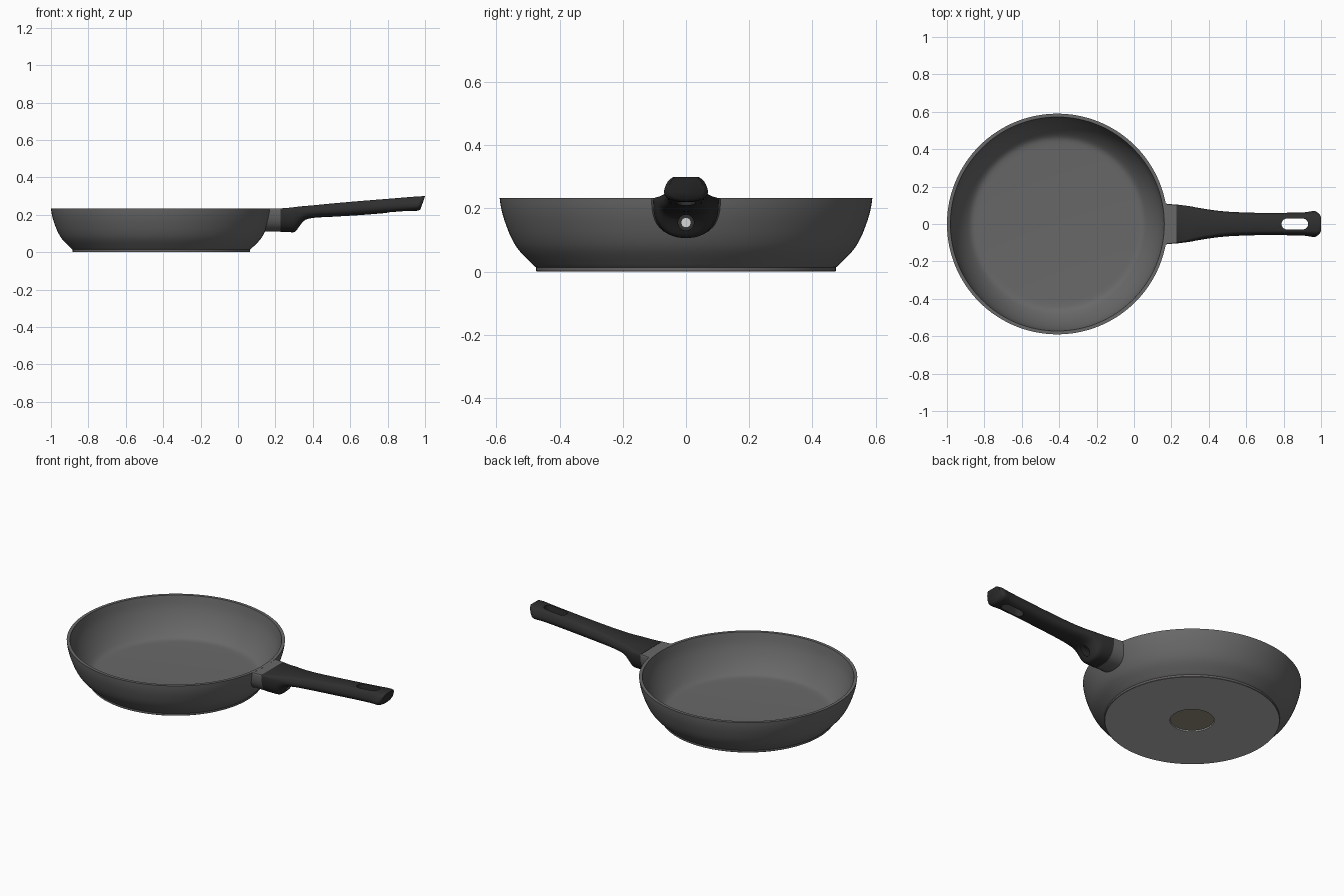
import bpy, bmesh, math
from mathutils import Matrix

if "Cube" in bpy.data.objects:
    bpy.data.objects.remove(bpy.data.objects["Cube"])

CX = -0.41  # pan centre


def mat(name, c):
    m = bpy.data.materials.new(name)
    m.diffuse_color = (*c, 1)
    m.use_nodes = True
    m.node_tree.nodes["Principled BSDF"].inputs["Base Color"].default_value = m.diffuse_color
    return m


PAN = mat("pan grey", (0.138, 0.138, 0.141))
EDGE = mat("base edge grey", (0.14, 0.132, 0.13))
BASE = mat("base steel", (0.45, 0.45, 0.45))
DISC = mat("bronze disc", (0.30, 0.26, 0.20))
BLACK = mat("handle black", (0.028, 0.028, 0.028))
STEEL = mat("screw steel", (0.68, 0.68, 0.68))


def finish(bm, name, mats, angle=35):
    bmesh.ops.recalc_face_normals(bm, faces=bm.faces)
    me = bpy.data.meshes.new(name)
    bm.to_mesh(me)
    bm.free()
    ob = bpy.data.objects.new(name, me)
    bpy.context.collection.objects.link(ob)
    for m in mats:
        me.materials.append(m)
    smooth(ob, angle)
    return ob


def smooth(ob, angle=35):
    bpy.ops.object.select_all(action='DESELECT')
    ob.select_set(True)
    bpy.context.view_layer.objects.active = ob
    bpy.ops.object.shade_smooth_by_angle(angle=math.radians(angle))


def spline(pts, n=4):
    """Smooth curve through points of any dimension."""
    out = []
    for i in range(len(pts) - 1):
        p0, p3 = pts[max(i - 1, 0)], pts[min(i + 2, len(pts) - 1)]
        for k in range(n):
            t = k / n
            out.append(tuple(0.5 * (2 * b + (c - a) * t + (2 * a - 5 * b + 4 * c - d) * t * t
                                    + (3 * b - a - 3 * c + d) * t ** 3)
                             for a, b, c, d in zip(p0, pts[i], pts[i + 1], p3)))
    return out + [pts[-1]]


def loft(rings, name, m, angle=35):
    bm = bmesh.new()
    vs = [[bm.verts.new(p) for p in r] for r in rings]
    n = len(vs[0])
    for a, b in zip(vs, vs[1:]):
        for i in range(n):
            bm.faces.new((a[i], a[(i + 1) % n], b[(i + 1) % n], b[i]))
    bm.faces.new(vs[0])
    bm.faces.new(vs[-1])
    return finish(bm, name, [m], angle)


# pan body: one revolved profile, from inside centre over the rim to the underside
inner = spline([(0.42, 0.02), (0.46, 0.027), (0.496, 0.06), (0.53, 0.11), (0.557, 0.17), (0.572, 0.233)])
outer = spline([(0.59, 0.233), (0.585, 0.2), (0.574, 0.16), (0.553, 0.107), (0.526, 0.064), (0.477, 0.015)])
prof = [(0, 0.02)] + inner + outer
first_base = len(prof)
prof += [(0.474, 0.013), (0.474, 0.002), (0.472, 0), (0.12, 0), (0.118, 0.006), (0, 0.006)]
last = len(prof) - 2
bm = bmesh.new()
N = 128
rings = []
for r, z in prof:
    if r == 0:
        rings.append([bm.verts.new((CX, 0, z))] * N)
    else:
        rings.append([bm.verts.new((CX + r * math.cos(2 * math.pi * i / N),
                                    r * math.sin(2 * math.pi * i / N), z)) for i in range(N)])
for j in range(len(rings) - 1):
    slot_index = 3 if j == last else 2 if j >= last - 2 else 1 if j >= first_base - 1 else 0
    for i in range(N):
        k = (i + 1) % N
        q = list(dict.fromkeys((rings[j][i], rings[j][k], rings[j + 1][k], rings[j + 1][i])))
        bm.faces.new(q).material_index = slot_index
finish(bm, "pan_body", [PAN, EDGE, BASE, DISC])


def section(x, wt, w, zt, zm, zb, slant=0.0):
    """Flat top of half width wt, widest (w) at height zm, rounded bottom at zb."""
    half = []
    for i in range(6):  # shoulder curve
        t = i / 6
        half.append(((1 - t) ** 2 * wt + 2 * t * (1 - t) * (0.25 * wt + 0.75 * w) + t * t * w,
                     (1 - t) ** 2 * zt + 2 * t * (1 - t) * (0.8 * zt + 0.2 * zm) + t * t * zm))
    for i in range(10):  # rounded underside
        a = math.pi / 2 * i / 10
        half.append((w * math.cos(a) ** 0.8, zm - (zm - zb) * math.sin(a) ** 0.8))
    pts = half + [(0, zb)] + [(-y, z) for y, z in reversed(half)]
    return [(x - slant * (zt - z), y, z) for y, z in pts]


# bracket between pan wall and handle
loft([section(0.168, 0.107, 0.110, 0.2325, 0.224, 0.110, 0.33),
      section(0.185, 0.104, 0.107, 0.2325, 0.224, 0.110, 0.2),
      section(0.228, 0.101, 0.104, 0.2325, 0.224, 0.110)], "handle_bracket", PAN)

# handle: x, top half width, half width, top z, widest z, bottom z, end slant
stations = [
    (0.228, 0.098, 0.104, 0.234, 0.222, 0.108, 0),
    (0.27, 0.086, 0.099, 0.237, 0.221, 0.107, 0),
    (0.305, 0.077, 0.094, 0.241, 0.220, 0.109, 0),
    (0.33, 0.071, 0.089, 0.244, 0.219, 0.140, 0),
    (0.36, 0.064, 0.084, 0.247, 0.219, 0.172, 0),
    (0.41, 0.054, 0.076, 0.251, 0.221, 0.184, 0),
    (0.50, 0.043, 0.066, 0.260, 0.227, 0.189, 0),
    (0.65, 0.038, 0.060, 0.273, 0.238, 0.198, 0),
    (0.80, 0.037, 0.060, 0.285, 0.248, 0.210, 0),
    (0.91, 0.038, 0.062, 0.294, 0.253, 0.218, 0.1),
    (0.965, 0.040, 0.069, 0.298, 0.255, 0.221, 0.25),
    (0.985, 0.039, 0.068, 0.299, 0.256, 0.222, 0.3),
    (1.0, 0.034, 0.056, 0.299, 0.260, 0.228, 0.35),
]
handle = loft([section(*s) for s in spline(stations, 3)], "handle", BLACK, 50)

# cut the hanging slot and the screw hole
bm = bmesh.new()
slot = []
for i in range(32):
    a = 2 * math.pi * (i + 0.5) / 32
    slot.append((0.86 + math.copysign(0.042, math.cos(a)) + 0.029 * math.cos(a), 0.029 * math.sin(a)))
f = bm.faces.new([bm.verts.new((x, y, 0.1)) for x, y in slot])
top = bmesh.ops.extrude_face_region(bm, geom=[f])["geom"]
bmesh.ops.translate(bm, vec=(0, 0, 0.4), verts=[v for v in top if isinstance(v, bmesh.types.BMVert)])
slot_cut = finish(bm, "slot_cutter", [BLACK])


def rod(x0, x1, r, name, m):
    bm = bmesh.new()
    bmesh.ops.create_cone(bm, cap_ends=True, segments=32, radius1=r, radius2=r, depth=x1 - x0,
                          matrix=Matrix.Translation(((x0 + x1) / 2, 0, 0.155)) @ Matrix.Rotation(math.pi / 2, 4, 'Y'))
    return finish(bm, name, [m])


hole_cut = rod(0.28, 0.39, 0.025, "hole_cutter", BLACK)
for cutter in (slot_cut, hole_cut):
    cutter.hide_render = True
    b = handle.modifiers.new("cut", 'BOOLEAN')
    b.object = cutter
    b.solver = 'EXACT'
    bpy.ops.object.select_all(action='DESELECT')
    handle.select_set(True)
    bpy.context.view_layer.objects.active = handle
    bpy.ops.object.modifier_apply(modifier=b.name)
    bpy.data.objects.remove(cutter)
smooth(handle, 50)

# screw head in the hole
rod(0.275, 0.295, 0.016, "screw", STEEL)
